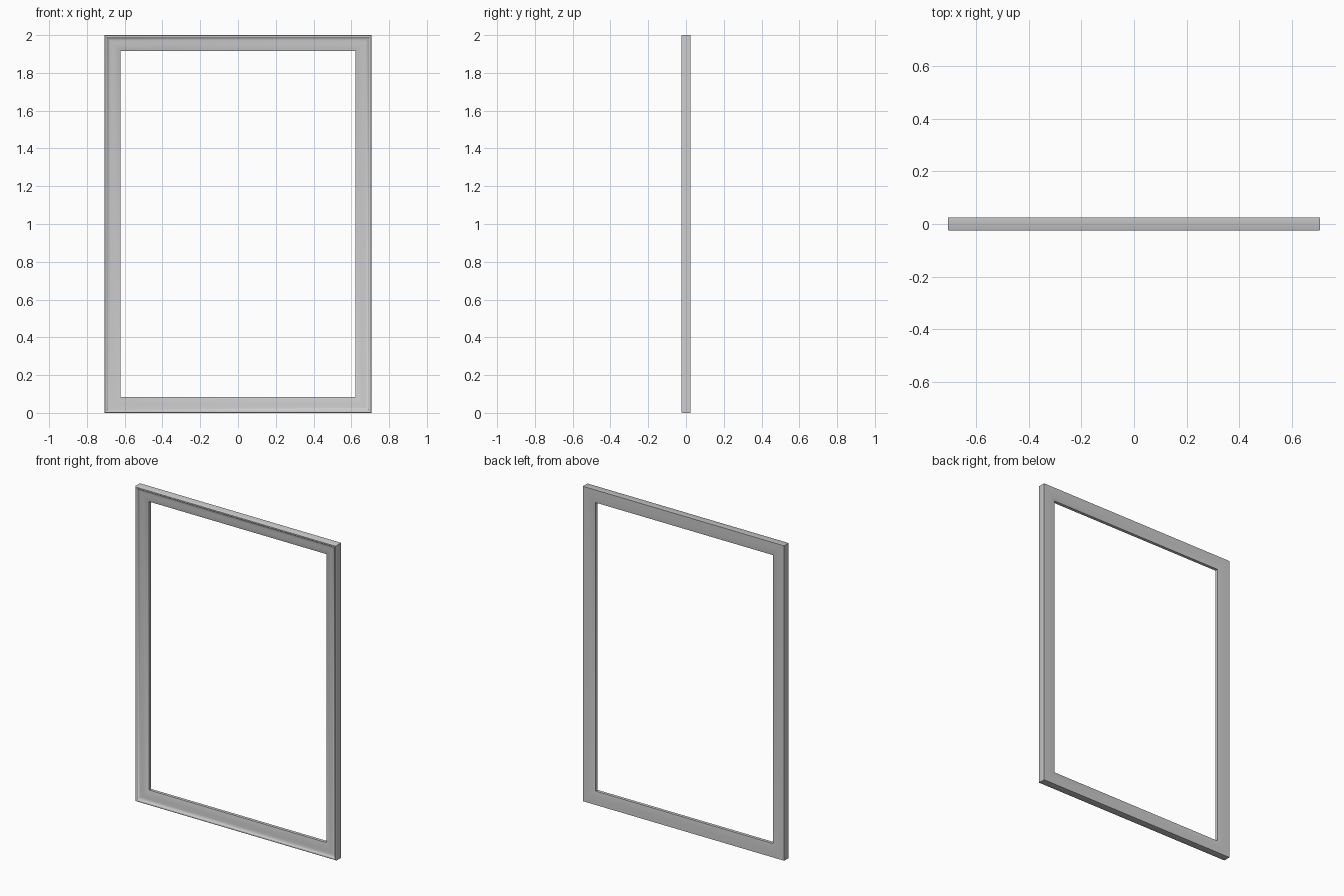
import bpy, bmesh

if "Cube" in bpy.data.objects:
    bpy.data.objects.remove(bpy.data.objects["Cube"])

W, H = 0.707, 2.0   # half width, height

# Moulding cross-section: (inset from outer edge, y)
profile = [(0.0, 0.025), (0.0, -0.021), (0.003, -0.025), (0.010, -0.025),
           (0.014, -0.021), (0.018, -0.016), (0.030, -0.014), (0.050, -0.012),
           (0.068, -0.008), (0.084, -0.002), (0.084, 0.018), (0.070, 0.021),
           (0.040, 0.024)]

# Sweep the moulding round four mitred corners
bm = bmesh.new()
rings = []
for sx, top in ((-1, 0), (1, 0), (1, 1), (-1, 1)):
    rings.append([bm.verts.new((sx * (W - d), y, H - d if top else d))
                  for d, y in profile])
n = len(profile)
for i in range(4):
    a, b = rings[i], rings[(i + 1) % 4]
    for j in range(n):
        k = (j + 1) % n
        bm.faces.new((a[j], a[k], b[k], b[j]))
bmesh.ops.recalc_face_normals(bm, faces=bm.faces)
mesh = bpy.data.meshes.new("picture_frame")
bm.to_mesh(mesh)
bm.free()
frame = bpy.data.objects.new("picture_frame", mesh)
bpy.context.collection.objects.link(frame)

# Smooth moulding, crisp corners
bpy.context.view_layer.objects.active = frame
frame.select_set(True)
bpy.ops.object.shade_smooth_by_angle(angle=0.9)
